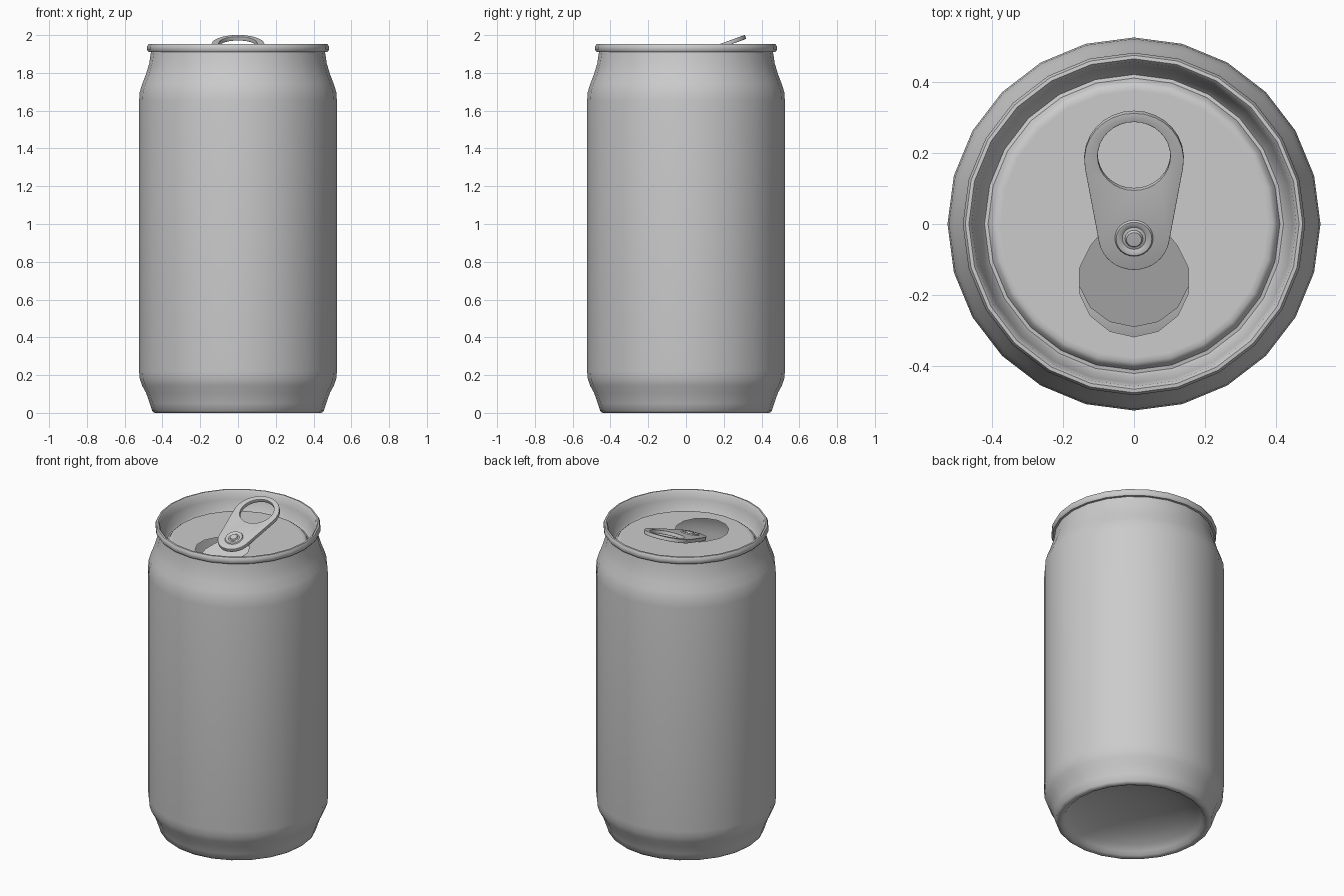
import bpy, bmesh, math
from mathutils import Matrix, Vector

if "Cube" in bpy.data.objects:
    bpy.data.objects.remove(bpy.data.objects["Cube"])

SEG = 24          # sides of the can
LID_Z = 1.85      # height of the lid panel
LID_R = 0.375     # radius of the flat lid panel


def finish(name, bm, mods=(), loc=(0, 0, 0), tilt=0.0, angle=40):
    """Turn a bmesh into a smooth shaded object with applied modifiers."""
    bmesh.ops.remove_doubles(bm, verts=bm.verts, dist=1e-5)
    bmesh.ops.recalc_face_normals(bm, faces=bm.faces)
    mesh = bpy.data.meshes.new(name)
    bm.to_mesh(mesh)
    bm.free()
    ob = bpy.data.objects.new(name, mesh)
    bpy.context.collection.objects.link(ob)
    bpy.ops.object.select_all(action='DESELECT')
    ob.select_set(True)
    bpy.context.view_layer.objects.active = ob
    for kind, settings in mods:
        m = ob.modifiers.new(kind.title(), kind)
        for key, value in settings.items():
            setattr(m, key, value)
        bpy.ops.object.modifier_apply(modifier=m.name)
    ob.location = loc
    ob.rotation_euler.x = tilt
    bpy.ops.object.shade_smooth_by_angle(angle=math.radians(angle))
    return ob


def lathe(profile, seg=SEG):
    """Revolve (radius, z) points around the z axis."""
    bm = bmesh.new()
    vs = [bm.verts.new((r, 0, z)) for r, z in profile]
    es = [bm.edges.new(pair) for pair in zip(vs, vs[1:])]
    bmesh.ops.spin(bm, geom=vs + es, cent=(0, 0, 0), axis=(0, 0, 1),
                   angle=math.tau, steps=seg, use_merge=False)
    return bm


def arc(cy, r, a0, a1, n, z=0.0):
    return [Vector((r * math.cos(a0 + (a1 - a0) * i / n),
                    cy + r * math.sin(a0 + (a1 - a0) * i / n), z)) for i in range(n + 1)]


def circle(cy, r, n, z=0.0):
    return arc(cy, r, 0, math.tau, n, z)[:-1]


def teardrop(c1, r1, c2, r2, n, z=0.0):
    """Outline wrapped around an upper and a lower circle."""
    t = math.asin((r2 - r1) / (c1 - c2))
    return (arc(c1, r1, t, math.pi - t, n, z)
            + arc(c2, r2, math.pi - t, math.tau + t, n, z))


def plate(*loops):
    """Flat plate filled between an outer loop and optional hole loops."""
    bm = bmesh.new()
    edges = []
    for loop in loops:
        vs = [bm.verts.new(p) for p in loop]
        edges += [bm.edges.new((vs[i - 1], vs[i])) for i in range(len(vs))]
    bmesh.ops.triangle_fill(bm, edges=edges, use_beauty=True, normal=(0, 0, 1))
    return bm


# Can shell: domed base, wall, neck, rolled rim and countersunk groove
finish("can_body", lathe([
    (0, 0.12), (0.15, 0.11), (0.28, 0.085), (0.36, 0.05), (0.395, 0.025),
    (0.41, 0.006), (0.425, 0), (0.442, 0), (0.454, 0.01), (0.467, 0.05),
    (0.487, 0.107), (0.508, 0.145), (0.52, 0.18), (0.524, 0.22),
    (0.524, 1.65), (0.52, 1.70), (0.507, 1.742), (0.488, 1.79),
    (0.47, 1.85), (0.461, 1.91), (0.474, 1.911), (0.481, 1.922),
    (0.481, 1.94), (0.474, 1.953), (0.464, 1.954), (0.456, 1.945),
    (0.447, 1.90), (0.43, 1.835), (0.42, 1.822), (0.41, 1.824),
    (0.401, 1.842), (0.39, LID_Z), (LID_R, LID_Z)]), angle=50)

# Lid panel with the drinking opening
opening = teardrop(-0.07, 0.10, -0.16, 0.157, 10, LID_Z)
finish("lid_panel", plate(circle(0, LID_R, SEG, LID_Z), opening))

# Flap cut from the opening, hinged down into the can
hinge = Vector((0, 0.03, LID_Z))
bm = bmesh.new()
flap = bm.faces.new([bm.verts.new(p - hinge) for p in opening])
bmesh.ops.inset_region(bm, faces=[flap], thickness=0.035, depth=-0.008)
finish("opening_flap", bm, [('SOLIDIFY', dict(thickness=0.006))],
       loc=hinge, tilt=math.radians(23))

# Pull tab tilted up around the rivet
pivot, tilt = (0, -0.04, 1.873), math.radians(20)
finish("pull_tab", plate(teardrop(0.234, 0.14, 0.005, 0.10, 16),
                         circle(0.245, 0.102, 32)),
       [('SOLIDIFY', dict(thickness=0.022, offset=-1)),
        ('BEVEL', dict(width=0.009, segments=3, limit_method='ANGLE',
                       angle_limit=math.radians(60)))],
       loc=pivot, tilt=tilt)

# Rivet with a raised collar and centre button
finish("tab_rivet", lathe([(0.056, -0.003), (0.05, 0.006), (0.043, 0.006),
                           (0.033, 0.001), (0.025, 0.003), (0.021, 0.012),
                           (0, 0.013)]), loc=pivot, tilt=tilt)

# Short post joining the rivet to the lid
bm = lathe([(0.03, -0.03), (0.03, -0.002)])
finish("rivet_post", bm, loc=pivot, tilt=tilt)
